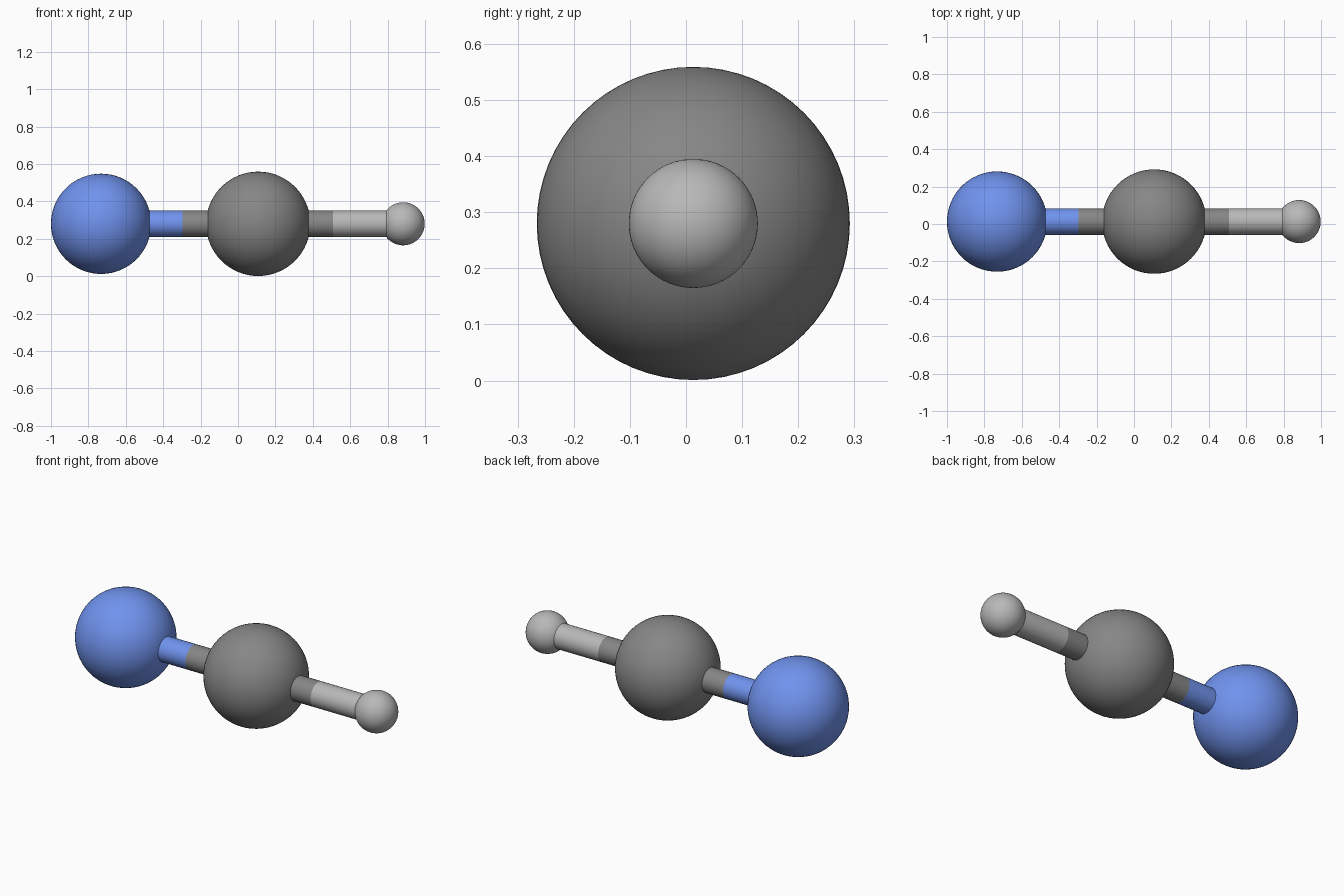
import bpy, math

if "Cube" in bpy.data.objects:
    bpy.data.objects.remove(bpy.data.objects["Cube"])

Y, Z = 0.013, 0.28      # axis shared by all atoms
BOND_R = 0.071


def material(name, rgb):
    m = bpy.data.materials.new(name)
    m.diffuse_color = (*rgb, 1)
    m.use_nodes = True
    m.node_tree.nodes["Principled BSDF"].inputs["Base Color"].default_value = m.diffuse_color
    return m


blue = material("blue", (0.16, 0.29, 0.85))
dark = material("dark_grey", (0.24, 0.24, 0.24))
light = material("light_grey", (0.48, 0.48, 0.48))


def finish(name, mat):
    ob = bpy.context.object
    ob.name = name
    ob.data.materials.append(mat)
    bpy.ops.object.shade_smooth_by_angle(angle=math.radians(40))


def atom(name, x, r, mat):
    bpy.ops.mesh.primitive_uv_sphere_add(segments=64, ring_count=32, radius=r,
                                         location=(x, Y, Z))
    finish(name, mat)


def half_bond(name, x0, x1, mat):
    bpy.ops.mesh.primitive_cylinder_add(vertices=48, radius=BOND_R, depth=x1 - x0,
                                        end_fill_type='NOTHING',
                                        location=((x0 + x1) / 2, Y, Z),
                                        rotation=(0, math.pi / 2, 0))
    finish(name, mat)


# Atoms
atom("large_blue_atom", -0.732, 0.268, blue)
atom("centre_atom", 0.108, 0.279, dark)
atom("small_end_atom", 0.883, 0.115, light)

# Bonds, each half coloured like its neighbouring atom
half_bond("left_bond_outer", -0.52, -0.298, blue)
half_bond("left_bond_inner", -0.298, -0.12, dark)
half_bond("right_bond_inner", 0.33, 0.507, dark)
half_bond("right_bond_outer", 0.507, 0.83, light)
